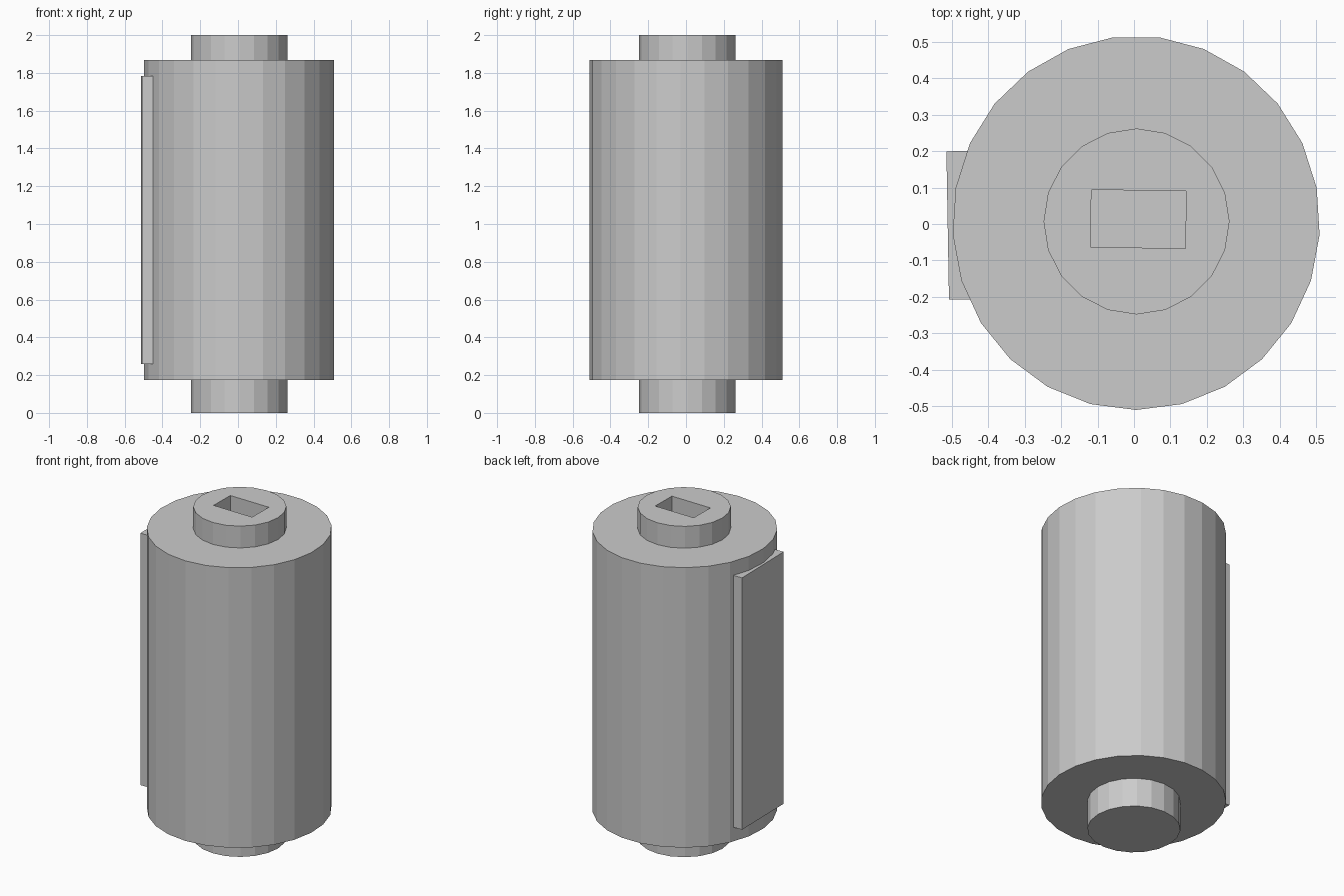
import bpy, bmesh, math
from mathutils import Matrix

cube = bpy.data.objects.get("Cube")
if cube:
    bpy.data.objects.remove(cube)

# Single plain grey material
grey = bpy.data.materials.new("light_grey")
grey.use_nodes = True
colour = (0.6, 0.6, 0.6, 1)
grey.diffuse_color = colour
grey.node_tree.nodes["Principled BSDF"].inputs["Base Color"].default_value = colour


def finish(name, bm):
    bmesh.ops.recalc_face_normals(bm, faces=bm.faces)
    mesh = bpy.data.meshes.new(name)
    bm.to_mesh(mesh)
    bm.free()
    mesh.materials.append(grey)
    obj = bpy.data.objects.new(name, mesh)
    bpy.context.collection.objects.link(obj)
    return obj


def cylinder(name, sides, centre, radii, z0, z1):
    """Flat-sided upright cylinder with one corner pointing to -y."""
    bm = bmesh.new()
    ring = []
    for i in range(sides):
        a = 2 * math.pi * i / sides - math.pi / 2
        ring.append(bm.verts.new((centre[0] + radii[0] * math.cos(a),
                                  centre[1] + radii[1] * math.sin(a), z0)))
    base = bm.faces.new(ring)
    top = bmesh.ops.extrude_face_region(bm, geom=[base], use_keep_orig=True)
    moved = [v for v in top["geom"] if isinstance(v, bmesh.types.BMVert)]
    bmesh.ops.translate(bm, verts=moved, vec=(0, 0, z1 - z0))
    return finish(name, bm)


def box(name, x, y, z, turn):
    bm = bmesh.new()
    bmesh.ops.create_cube(bm, size=1)
    size = [b - a for a, b in (x, y, z)]
    mid = [(a + b) / 2 for a, b in (x, y, z)]
    bm.transform(Matrix.Translation(mid) @ Matrix.Rotation(math.radians(turn), 4, "Z")
                 @ Matrix.Diagonal((*size, 1)))
    return finish(name, bm)


# Main drum with a narrower hub at each end
cylinder("drum_body", 25, (0.006, 0.003), (0.504, 0.513), 0.175, 1.868)
hub = (0.007, 0.007)
cylinder("lower_hub", 20, hub, (0.255, 0.255), 0, 0.175)
upper_hub = cylinder("upper_hub", 20, hub, (0.255, 0.255), 1.6, 2)

# Flat plate let into the side of the drum
box("side_plate", (-0.511, -0.43), (-0.207, 0.2), (0.26, 1.783), 1)

# Rectangular socket in the upper hub
cutter = box("socket_cutter", (-0.118, 0.142), (-0.065, 0.092), (1.72, 2.1), -0.8)
cutter.hide_render = True
cutter.hide_viewport = True
cut = upper_hub.modifiers.new("socket", "BOOLEAN")
cut.operation = "DIFFERENCE"
cut.solver = "EXACT"
cut.object = cutter

# The drum needs the same opening where the socket passes its top face
drum_cut = bpy.data.objects["drum_body"].modifiers.new("socket", "BOOLEAN")
drum_cut.operation = "DIFFERENCE"
drum_cut.solver = "EXACT"
drum_cut.object = cutter
